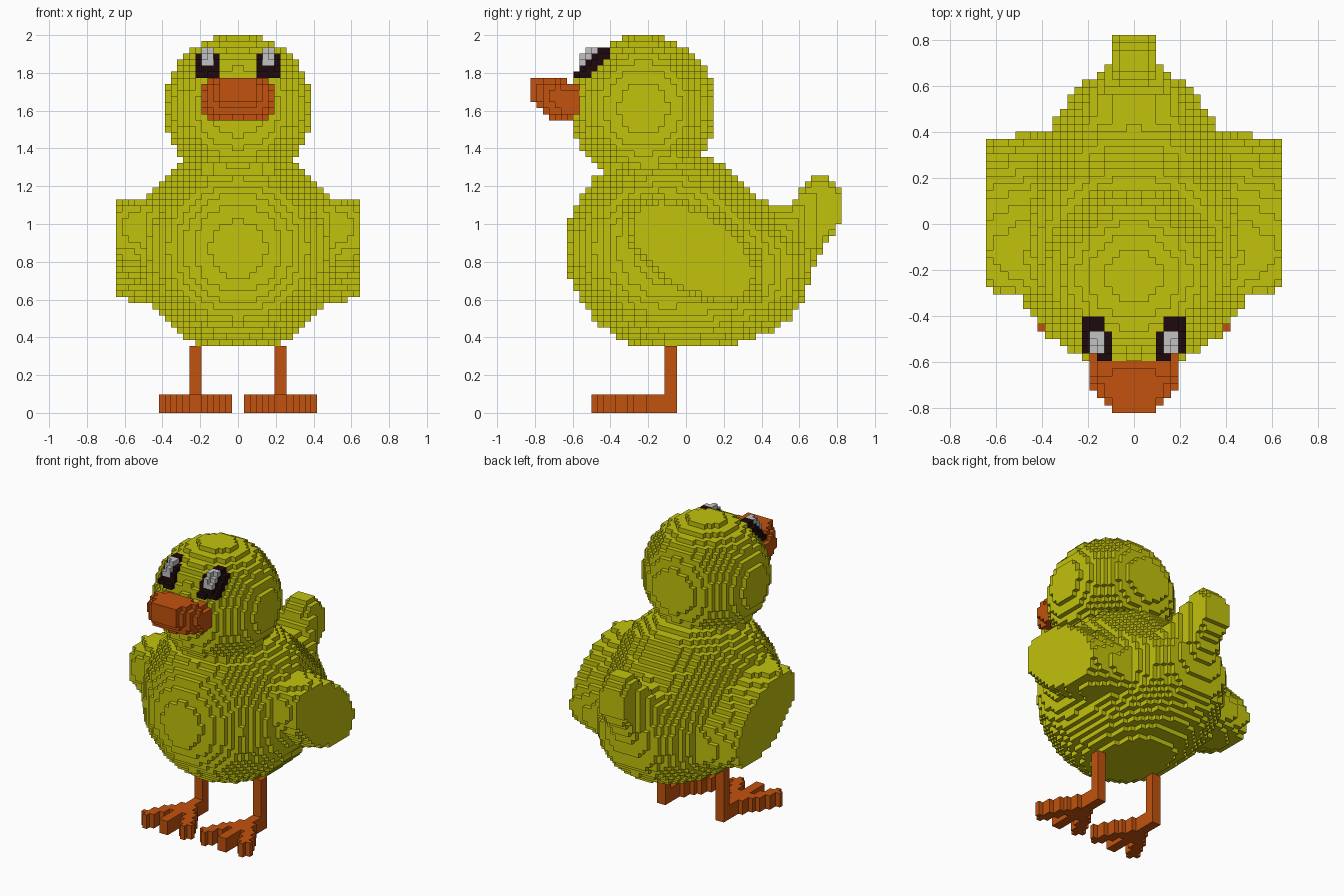
import bpy, bmesh, math
from mathutils import Vector

cube = bpy.data.objects.get("Cube")
if cube:
    bpy.data.objects.remove(cube, do_unlink=True)

V = 2 / 62                      # edge length of one block
NX, NY, NZ = 40, 51, 62         # blocks along each axis


def material(name, r, g, b):
    m = bpy.data.materials.new(name)
    m.use_nodes = True
    m.diffuse_color = (r, g, b, 1)
    m.node_tree.nodes["Principled BSDF"].inputs["Base Color"].default_value = (r, g, b, 1)
    return m


YELLOW = material("yellow feathers", 0.54, 0.54, 0.004)
ORANGE = material("orange skin", 0.54, 0.085, 0.004)
DARK = material("dark eye", 0.013, 0.003, 0.004)
WHITE = material("white shine", 0.54, 0.54, 0.54)


# Shape helpers: each returns a test for whether a point lies inside
def ellipsoid(center, radii, grow=0.0):
    c = Vector(center)
    return lambda x, y, z: sum(((p - q) / (r + grow)) ** 2
                               for p, q, r in zip((x, y, z), c, radii)) <= 1


def box(x0, x1, y0, y1, z0, z1):
    return lambda x, y, z: x0 < x < x1 and y0 < y < y1 and z0 < z < z1


def loft(rows, power):
    """Rounded cross-sections along y; rows are (y, low z, high z, half width)."""
    def inside(x, y, z):
        for a, b in zip(rows, rows[1:]):
            if a[0] <= y < b[0]:
                t = (y - a[0]) / (b[0] - a[0])
                lo, hi, w = (p + (q - p) * t for p, q in zip(a[1:], b[1:]))
                h = (hi - lo) / 2
                return abs(x / w) ** power + abs((z - lo - h) / h) ** power <= 1
        return False
    return inside


def wing(side):
    """Tilted oval paddle, flat at the outside and wider at the root."""
    def inside(x, y, z):
        x *= side
        if not 0.2 < x < 0.646:
            return False
        s = 1 + 0.8 * min(0.646 - x, 0.25)
        u, w, tilt = (y - 0.035) / 0.32, (z - 0.86) / 0.25, -0.5
        return (u * u - 2 * tilt * u * w + w * w) / (1 - tilt * tilt) <= s * s
    return inside


def foot(side):
    """Three toes fanning forward from the ankle."""
    ankle = Vector((0.226, -0.085))
    knuckle = Vector((0.226, -0.2))
    bones = [(ankle, knuckle)] + [(knuckle, Vector(tip)) for tip in
             ((0.226, -0.48), (0.38, -0.455), (0.072, -0.455))]

    def inside(x, y, z):
        p = Vector((x * side, y))
        if z > 3 * V or y > -0.05:
            return False
        for a, b in bones:
            t = max(0, min(1, (p - a).dot(b - a) / (b - a).length_squared))
            if (p - a - (b - a) * t).length < 1.1 * V:
                return True
        return False
    return inside


HEAD_C, HEAD_R = (0, -0.226, 1.613), (0.397, 0.385, 0.39)


def eye(side, x0, x1, z0, z1, grow):
    """Plate hugging the head, with clipped upper corners."""
    shell = ellipsoid(HEAD_C, HEAD_R, grow)

    def inside(x, y, z):
        x *= side
        if not (x0 < x < x1 and z0 < z < z1 and y < -0.4):
            return False
        if z > 1.905 and abs(x - (x0 + x1) / 2) > 1.2 * V:
            return False
        return shell(x, y, z)
    return inside


ball = ellipsoid((0, -0.10, 0.87), (0.535, 0.535, 0.535))
rear = loft([(-0.1, 0.33, 1.36, 0.50), (0.1, 0.335, 1.33, 0.49), (0.2, 0.345, 1.28, 0.46),
             (0.35, 0.39, 1.17, 0.40), (0.45, 0.43, 1.09, 0.35), (0.55, 0.50, 1.03, 0.28),
             (0.62, 0.58, 0.97, 0.21), (0.66, 0.74, 0.92, 0.15)], 2.2)
tail = loft([(0.42, 0.60, 1.08, 0.26), (0.55, 0.65, 1.09, 0.21), (0.62, 0.72, 1.19, 0.16),
             (0.68, 0.78, 1.25, 0.12), (0.71, 0.84, 1.27, 0.105), (0.75, 0.90, 1.27, 0.10),
             (0.79, 0.97, 1.20, 0.10), (0.83, 1.02, 1.17, 0.10)], 3)
beak = loft([(-0.83, 1.67, 1.75, 0.11), (-0.79, 1.63, 1.785, 0.115), (-0.75, 1.57, 1.785, 0.15),
             (-0.68, 1.56, 1.785, 0.20), (-0.63, 1.54, 1.755, 0.20), (-0.5, 1.51, 1.75, 0.20)], 2.6)

# Earlier parts claim their blocks first
parts = [("head", ellipsoid(HEAD_C, HEAD_R), YELLOW),
         ("body", lambda x, y, z: z > 11 * V and (ball(x, y, z) or rear(x, y, z)), YELLOW),
         ("tail", tail, YELLOW),
         ("beak", beak, ORANGE)]
for name, s in (("left", 1), ("right", -1)):
    xs = sorted((s * 6 * V, s * 8 * V))
    parts += [(name + "_wing", wing(s), YELLOW),
              (name + "_leg", box(*xs, -3.5 * V, -1.5 * V, 0, 0.37), ORANGE),
              (name + "_foot", foot(s), ORANGE),
              (name + "_eye", eye(s, 0.097, 0.226, 1.775, 1.935, 1.1 * V), DARK),
              (name + "_eye_shine", eye(s, 0.129, 0.194, 1.835, 1.925, 1.9 * V), WHITE)]

# Fill the block grid
owner = {}
for k in range(NZ):
    for j in range(NY):
        for i in range(NX):
            p = ((i + 0.5 - NX / 2) * V, (j + 0.5 - NY / 2) * V, (k + 0.5) * V)
            for n, part in enumerate(parts):
                if part[1](*p):
                    owner[i, j, k] = n
                    break

# Block sides: outward step and its four corners in order
SIDES = []
for axis in range(3):
    for d in (0, 1):
        ring = [(0, 0), (1, 0), (1, 1), (0, 1)]
        corners = []
        for a, b in (ring if d else ring[::-1]):
            c = [0, 0, 0]
            c[axis], c[(axis + 1) % 3], c[(axis + 2) % 3] = d, a, b
            corners.append(c)
        step = [0, 0, 0]
        step[axis] = 2 * d - 1
        SIDES.append((step, corners))

# Skin the exposed block sides of each part
for n, (name, _, mat) in enumerate(parts):
    bm = bmesh.new()
    verts = {}
    for cell, o in owner.items():
        if o != n:
            continue
        for step, corners in SIDES:
            if tuple(a + b for a, b in zip(cell, step)) in owner:
                continue
            face = []
            for c in corners:
                key = tuple(a + b for a, b in zip(cell, c))
                if key not in verts:
                    verts[key] = bm.verts.new(((key[0] - NX / 2) * V,
                                               (key[1] - NY / 2) * V, key[2] * V))
                face.append(verts[key])
            bm.faces.new(face)
    mesh = bpy.data.meshes.new(name)
    bm.to_mesh(mesh)
    bm.free()
    mesh.materials.append(mat)
    bpy.context.collection.objects.link(bpy.data.objects.new(name, mesh))
